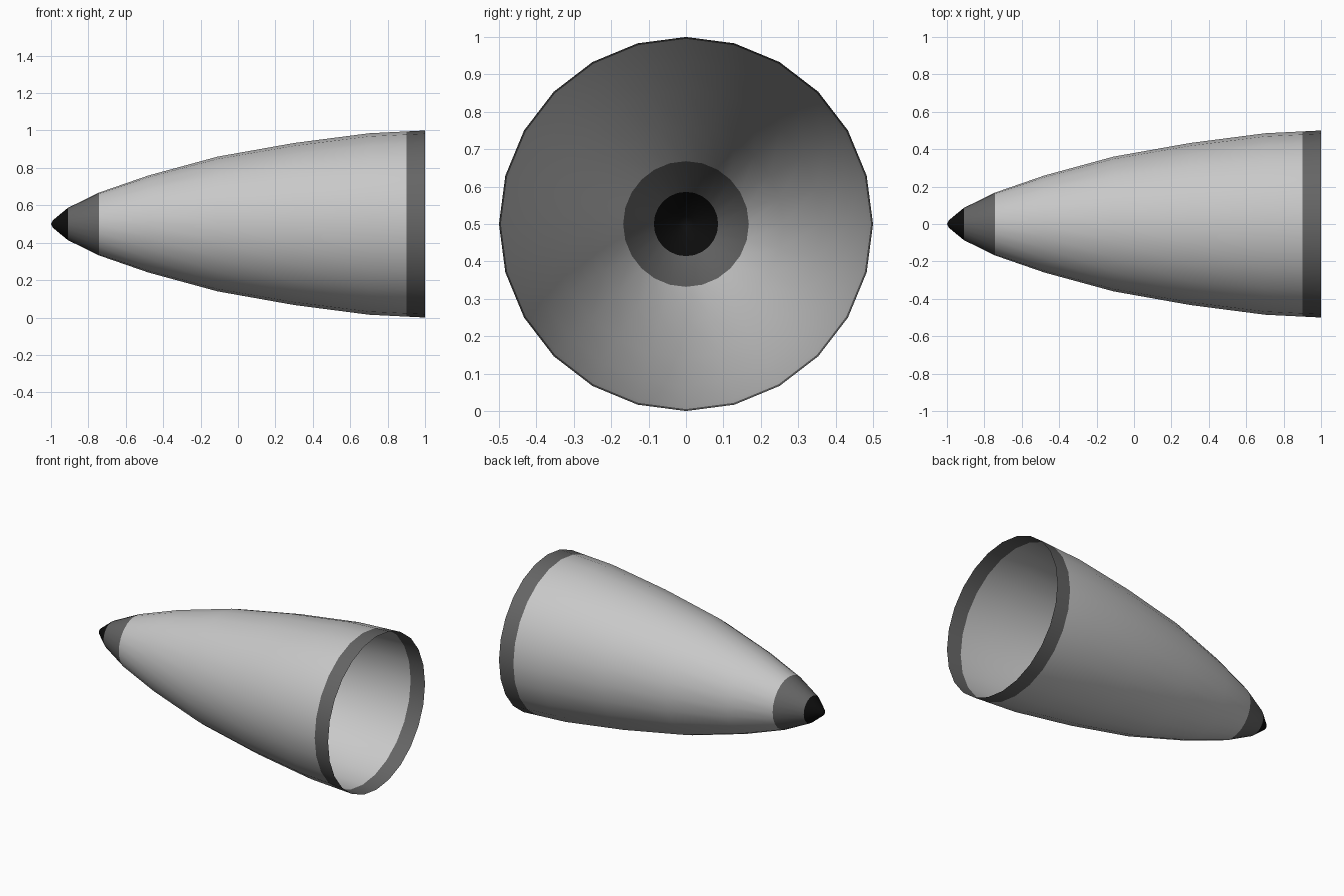
import bpy, bmesh, math
from mathutils import Vector

cube = bpy.data.objects.get("Cube")
if cube:
    bpy.data.objects.remove(cube, do_unlink=True)

SIDES = 24


def make_material(name, value):
    mat = bpy.data.materials.new(name)
    mat.use_nodes = True
    colour = (value, value, value, 1)
    mat.diffuse_color = colour
    mat.node_tree.nodes["Principled BSDF"].inputs["Base Color"].default_value = colour
    return mat


# Colours in order from the tip to the open rim
materials = [make_material("tip black", 0.004), make_material("dark grey", 0.13),
             make_material("light grey", 0.58)]

# Shell profile as (distance along x, radius), spun about the x axis
profile = [(-1, 0), (-0.99, 0.02), (-0.91, 0.086), (-0.743, 0.168), (-0.48, 0.259),
           (-0.11, 0.36), (0.3, 0.433), (0.7, 0.485), (0.9, 0.495), (1, 0.5)]

bm = bmesh.new()
verts = [bm.verts.new((x, 0, r)) for x, r in profile]
edges = [bm.edges.new(pair) for pair in zip(verts, verts[1:])]
bmesh.ops.spin(bm, geom=verts + edges, cent=(0, 0, 0), axis=(1, 0, 0),
               angle=math.tau, steps=SIDES)
bmesh.ops.remove_doubles(bm, verts=bm.verts, dist=0.0005)

# Outward normals on the open shell
bm.normal_update()
for face in bm.faces:
    centre = face.calc_center_median()
    if face.normal.dot(Vector((0, centre.y, centre.z))) < 0:
        face.normal_flip()

# Colour bands: tip, collar, body, rim
for face in bm.faces:
    x = face.calc_center_median().x
    if x < -0.91:
        face.material_index = 0
    elif x < -0.743 or x > 0.9:
        face.material_index = 1
    else:
        face.material_index = 2

mesh = bpy.data.meshes.new("nose_cone")
bm.to_mesh(mesh)
bm.free()
for mat in materials:
    mesh.materials.append(mat)

nose_cone = bpy.data.objects.new("nose_cone", mesh)
nose_cone.location.z = 0.5
bpy.context.collection.objects.link(nose_cone)
bpy.context.view_layer.objects.active = nose_cone
nose_cone.select_set(True)
bpy.ops.object.shade_smooth_by_angle(angle=math.radians(40))
